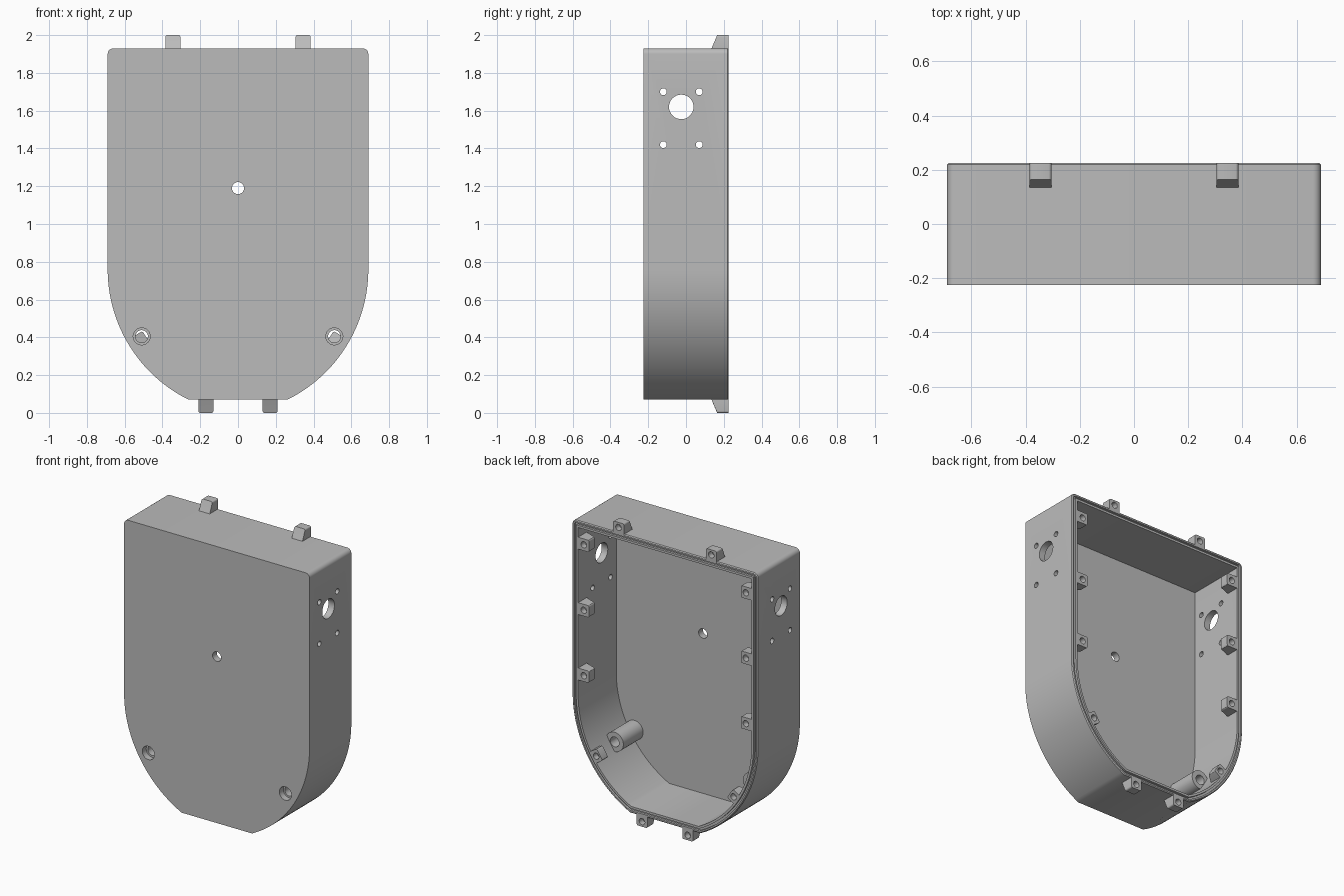
import bpy, bmesh, math
from mathutils import Matrix, Vector

cube = bpy.data.objects.get("Cube")
if cube:
    bpy.data.objects.remove(cube, do_unlink=True)

HALF_W, TOP, BOTTOM, BACK, FRONT = 0.69, 1.93, 0.07, 0.225, -0.225
WALL = 0.045
ARC_X, ARC_Z, ARC_R = -0.08, 0.76, 0.77

gray = bpy.data.materials.new("plain gray")
gray.use_nodes = True
gray.diffuse_color = (0.5, 0.5, 0.5, 1)
gray.node_tree.nodes["Principled BSDF"].inputs["Base Color"].default_value = (0.5, 0.5, 0.5, 1)


def make_object(name, bm):
    bmesh.ops.recalc_face_normals(bm, faces=bm.faces)
    mesh = bpy.data.meshes.new(name)
    bm.to_mesh(mesh)
    bm.free()
    mesh.materials.append(gray)
    ob = bpy.data.objects.new(name, mesh)
    bpy.context.collection.objects.link(ob)
    return ob


def select_only(ob):
    bpy.ops.object.select_all(action='DESELECT')
    ob.select_set(True)
    bpy.context.view_layer.objects.active = ob


def cut(ob, cutter):
    cutter.hide_render = True
    mod = ob.modifiers.new("holes", 'BOOLEAN')
    mod.operation, mod.solver, mod.object = 'DIFFERENCE', 'EXACT', cutter
    select_only(ob)
    bpy.ops.object.modifier_apply(modifier=mod.name)
    bpy.data.objects.remove(cutter, do_unlink=True)


def smooth(ob):
    select_only(ob)
    bpy.ops.object.shade_smooth_by_angle(angle=math.radians(30))


def add_cylinder(bm, center, radius, length, axis):
    turn = Matrix.Rotation(math.pi / 2, 4, 'X' if axis == 'Y' else 'Y')
    bmesh.ops.create_cone(bm, cap_ends=True, segments=32, radius1=radius, radius2=radius,
                          depth=length, matrix=Matrix.Translation(center) @ turn)


def bridge(bm, a, b):
    for i in range(len(a)):
        j = (i + 1) % len(a)
        bm.faces.new((a[i], a[j], b[j], b[i]))


def outline(inset):
    """Case outline in x and z, moved inward by inset."""
    half = []
    rc = max(0.03 - inset, 0.002)
    for k in range(7):
        a = math.pi / 2 * (1 - k / 6)
        half.append((HALF_W - inset - rc + rc * math.cos(a), TOP - inset - rc + rc * math.sin(a)))
    r = ARC_R - inset
    end = math.asin((ARC_Z - BOTTOM - inset) / r)
    for k in range(33):
        a = -end * k / 32
        half.append((ARC_X + r * math.cos(a), ARC_Z + r * math.sin(a)))
    return half + [(-x, z) for x, z in reversed(half)]


# Open-backed case with a grooved rim
bm = bmesh.new()
section = [(0, FRONT), (0, BACK - 0.006), (0.006, BACK), (0.016, BACK), (0.016, BACK - 0.015),
           (0.03, BACK - 0.015), (0.03, BACK), (WALL, BACK), (WALL, FRONT + WALL)]
loops = [[bm.verts.new((x, y, z)) for x, z in outline(inset)] for inset, y in section]
for a, b in zip(loops, loops[1:]):
    bridge(bm, a, b)
bm.faces.new(loops[0])
bm.faces.new(loops[-1])
case = make_object("case", bm)

# Holes in the front plate and both side walls
bm = bmesh.new()
add_cylinder(bm, (0, FRONT, 1.19), 0.032, 0.2, 'Y')
for side in (-1, 1):
    add_cylinder(bm, (side * 0.51, FRONT, 0.405), 0.045, 0.2, 'Y')
    add_cylinder(bm, (side * HALF_W, -0.025, 1.62), 0.065, 0.3, 'X')
    for y in (-0.12, 0.07):
        for z in (1.42, 1.70):
            add_cylinder(bm, (side * HALF_W, y, z), 0.018, 0.3, 'X')
cut(case, make_object("case_hole_cutter", bm))
smooth(case)

# Hollow standoffs behind the lower front holes
for side, label in ((1, "left"), (-1, "right")):
    bm = bmesh.new()
    rings = []
    for r, y in ((0.065, -0.183), (0.065, 0.03), (0.033, 0.03), (0.033, -0.183)):
        angles = [math.tau * k / 32 for k in range(32)]
        rings.append([bm.verts.new((side * 0.51 + r * math.cos(a), y, 0.405 + r * math.sin(a)))
                      for a in angles])
    for k in range(4):
        bridge(bm, rings[k], rings[(k + 1) % 4])
    smooth(make_object(label + "_standoff", bm))


def screw_block(name, x, z, angle, height, hole_at):
    """Wedge-shaped block growing from a wall point in the x-z direction given by angle."""
    bm = bmesh.new()
    profile = [(-0.01, BACK), (height, BACK), (height, 0.165), (0, 0.135), (-0.01, 0.13)]
    sides = [[bm.verts.new((u, y, w)) for u, y in profile] for w in (-0.04, 0.04)]
    bridge(bm, *sides)
    for s in sides:
        bm.faces.new(s)
    tips = [e for e in bm.edges if all(v.co.x > height - 0.001 for v in e.verts)
            and abs(e.verts[0].co.y - e.verts[1].co.y) > 0.01]
    bmesh.ops.bevel(bm, geom=tips, offset=0.01, segments=3, profile=0.5, affect='EDGES')
    place = Matrix.Translation((x, 0, z)) @ Matrix.Rotation(-angle, 4, 'Y')
    bm.transform(place)
    block = make_object(name, bm)
    # Blind screw hole from the back
    bm = bmesh.new()
    add_cylinder(bm, place @ Vector((hole_at, BACK, 0)), 0.021, 0.08, 'Y')
    cut(block, make_object("screw_hole_cutter", bm))
    smooth(block)


for side, label in ((1, "left"), (-1, "right")):
    # Outer tabs on the top and bottom
    screw_block(label + "_top_tab", side * 0.345, TOP, math.pi / 2, 0.07, 0.036)
    screw_block(label + "_bottom_tab", side * 0.17, BOTTOM, -math.pi / 2, 0.07, 0.036)
    # Inner blocks along the straight walls
    inward = math.pi if side > 0 else 0
    for n, z in enumerate((1.78, 1.34, 0.90)):
        screw_block(f"{label}_wall_block_{n + 1}", side * (HALF_W - WALL), z, inward, 0.08, 0.042)
    # Inner block on the curved wall
    a = math.radians(-32.5)
    r = ARC_R - WALL
    x, z = ARC_X + r * math.cos(a), ARC_Z + r * math.sin(a)
    inward = a + math.pi if side > 0 else -a
    screw_block(label + "_curve_block", side * x, z, inward, 0.055, 0.024)
